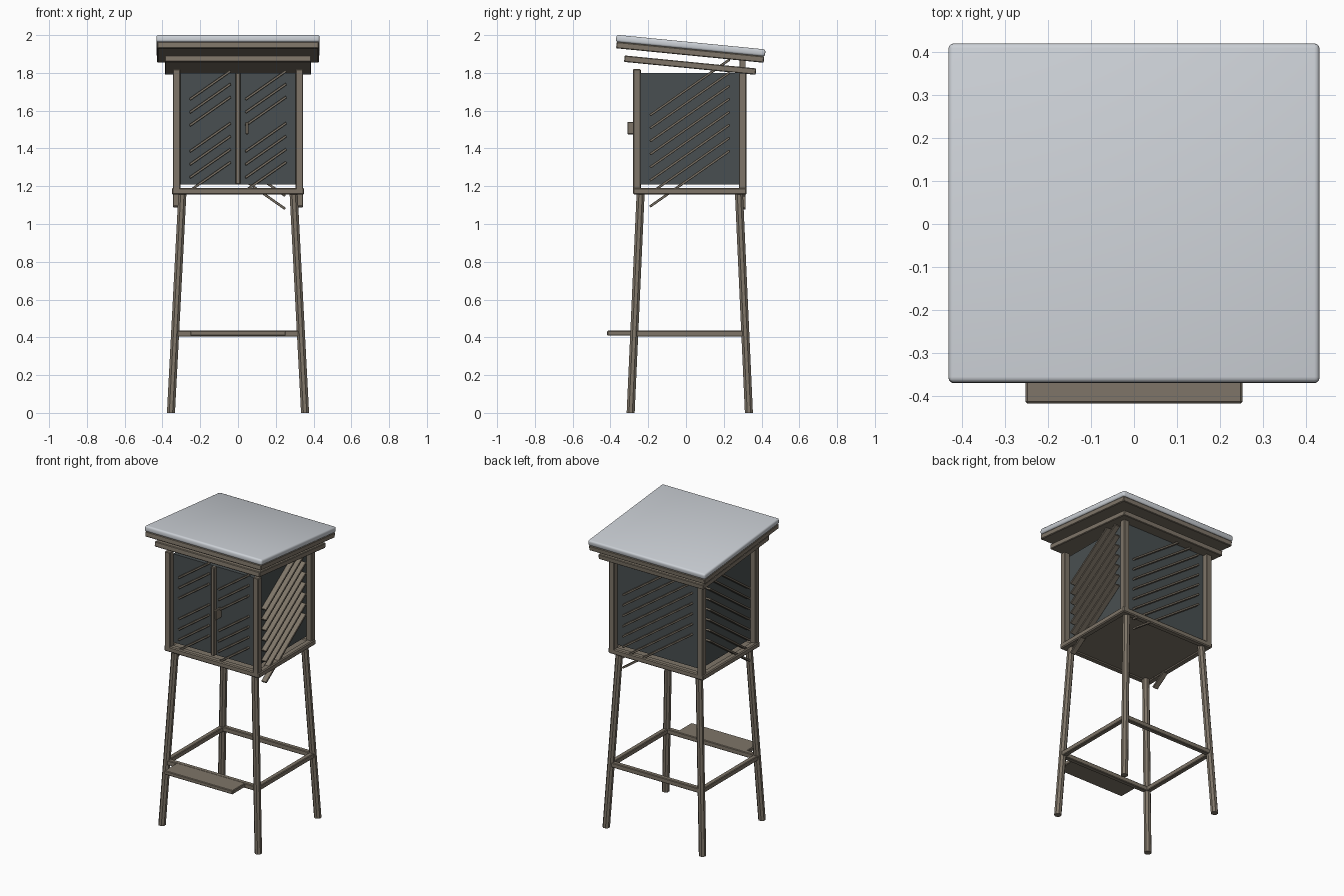
import bpy, bmesh, math
from mathutils import Matrix, Vector

cube = bpy.data.objects.get("Cube")
if cube:
    bpy.data.objects.remove(cube, do_unlink=True)


def material(name, rgb):
    m = bpy.data.materials.new(name)
    m.use_nodes = True
    m.diffuse_color = (*rgb, 1)
    m.node_tree.nodes["Principled BSDF"].inputs["Base Color"].default_value = (*rgb, 1)
    return m


WOOD = material("weathered wood", (0.21, 0.178, 0.138))
DARK = material("dark panel", (0.066, 0.078, 0.082))
ROOF = material("pale metal", (0.6, 0.63, 0.67))


def finish(name, bm, mat):
    mesh = bpy.data.meshes.new(name)
    bm.to_mesh(mesh)
    bm.free()
    mesh.materials.append(mat)
    ob = bpy.data.objects.new(name, mesh)
    bpy.context.collection.objects.link(ob)
    return ob


def box(name, center, size, mat=WOOD, bevel=0.004, turn=0.0, axis='X', segments=1):
    bm = bmesh.new()
    bmesh.ops.create_cube(bm, size=1, matrix=Matrix.Diagonal((*size, 1)))
    if bevel:
        bmesh.ops.bevel(bm, geom=bm.edges[:], offset=bevel, segments=segments,
                        profile=0.5, affect='EDGES')
    ob = finish(name, bm, mat)
    ob.matrix_world = Matrix.Translation(center) @ Matrix.Rotation(turn, 4, axis)
    return ob


def splayed_leg(name, foot, head, radius):
    # octagonal prism whose ends stay level
    bm = bmesh.new()
    rise = head.z - foot.z
    bmesh.ops.create_cone(bm, cap_ends=True, segments=8, radius1=radius, radius2=radius,
                          depth=rise, matrix=Matrix.Rotation(math.pi / 8, 4, 'Z'))
    for v in bm.verts:
        v.co = v.co + (head if v.co.z > 0 else foot) - Vector((0, 0, math.copysign(rise / 2, v.co.z)))
    return finish(name, bm, WOOD)


MID_Y = 0.02
SIDES = ((-1, "right"), (1, "left"))
ENDS = ((-1, "front"), (1, "back"))

# Legs and corner posts
for sx, side in SIDES:
    for sy, end in ENDS:
        splayed_leg(f"{end}_{side}_leg",
                    Vector((sx * 0.355, MID_Y + sy * 0.313, 0)),
                    Vector((sx * 0.294, MID_Y + sy * 0.26, 1.17)), 0.023)
        top = 1.82 if sy < 0 else 1.80
        box(f"{end}_{side}_post", (sx * 0.325, MID_Y + sy * 0.28, (1.18 + top) / 2),
            (0.04, 0.04, top - 1.18))

# Floor rails and lower braces
for sx, side in SIDES:
    box(f"{side}_floor_rail", (sx * 0.33, MID_Y, 1.173), (0.04, 0.6, 0.036), bevel=0.006)
    box(f"{side}_brace", (sx * 0.333, MID_Y, 0.42), (0.032, 0.58, 0.032))
for sy, end in ENDS:
    box(f"{end}_floor_rail", (0, MID_Y + sy * 0.28, 1.173), (0.7, 0.04, 0.036), bevel=0.006)
    box(f"{end}_brace", (0, MID_Y + sy * 0.293, 0.42), (0.65, 0.032, 0.032))
box("floor", (0, MID_Y, 1.173), (0.64, 0.54, 0.024), bevel=0)
box("step", (0, -0.35, 0.422), (0.505, 0.135, 0.026))

# Cabinet body, door divider and latch
box("cabinet", (0, MID_Y, 1.505), (0.61, 0.53, 0.59), DARK, bevel=0)
box("door_divider", (0, -0.255, 1.505), (0.024, 0.03, 0.59))
box("latch", (0.047, -0.28, 1.508), (0.016, 0.06, 0.066), bevel=0.003)

# Slanted slats
TILT = math.radians(35)
PITCH = 0.069
THICK = 0.013
for sx, side in SIDES:
    for i in range(8):
        box(f"{side}_slat", (sx * 0.325, MID_Y, 1.24 + i * PITCH), (0.036, 0.515, THICK),
            bevel=0.002, turn=TILT)
for i in range(8):
    box("back_slat", (0, MID_Y + 0.28, 1.255 + i * PITCH), (0.61, 0.032, THICK),
        bevel=0.002, turn=TILT, axis='Y')
for x in (-0.147, 0.147):
    for i in (0, 1, 2, 3, 5, 6, 7):
        box("door_slat", (x, -0.252, 1.252 + i * PITCH), (0.265, 0.03, THICK),
            bevel=0.002, turn=-TILT, axis='Y')

# Sloping double roof
SLOPE = -math.radians(5.6)
box("lower_roof", (0, 0.022, 1.841), (0.775, 0.7, 0.034), turn=SLOPE)
box("upper_roof_board", (0, 0.022, 1.909), (0.855, 0.785, 0.034), turn=SLOPE)
cap = box("roof_cap", (0, 0.025, 1.944), (0.864, 0.793, 0.038), ROOF, bevel=0.012,
          turn=SLOPE, segments=3)
for p in cap.data.polygons:
    p.use_smooth = True
bpy.ops.object.select_all(action='DESELECT')
cap.select_set(True)
bpy.context.view_layer.objects.active = cap
bpy.ops.object.shade_smooth_by_angle(angle=math.radians(35))
